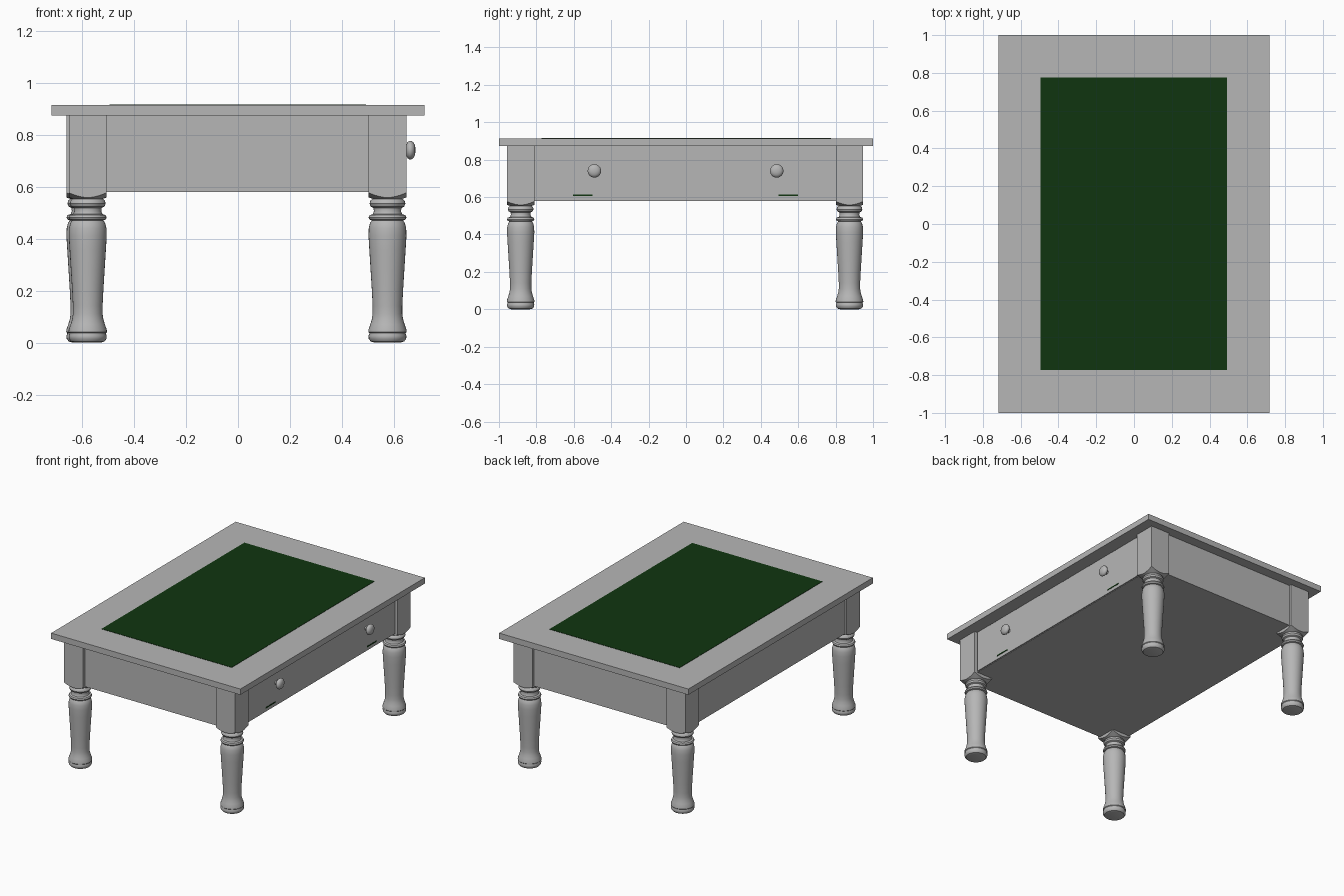
import bpy, bmesh, math

cube = bpy.data.objects.get("Cube")
if cube:
    bpy.data.objects.remove(cube, do_unlink=True)


def material(name, rgb):
    mat = bpy.data.materials.new(name)
    mat.use_nodes = True
    color = (*rgb, 1)
    mat.diffuse_color = color
    mat.node_tree.nodes["Principled BSDF"].inputs["Base Color"].default_value = color
    return mat


grey = material("grey_wood", (0.47, 0.47, 0.47))
green = material("green_felt", (0.005, 0.036, 0.005))


def finish(name, bm, mat, smooth=False):
    bmesh.ops.recalc_face_normals(bm, faces=bm.faces)
    mesh = bpy.data.meshes.new(name)
    bm.to_mesh(mesh)
    bm.free()
    mesh.materials.append(mat)
    obj = bpy.data.objects.new(name, mesh)
    bpy.context.collection.objects.link(obj)
    if smooth:
        bpy.ops.object.select_all(action="DESELECT")
        obj.select_set(True)
        bpy.context.view_layer.objects.active = obj
        bpy.ops.object.shade_smooth_by_angle(angle=math.radians(35))
    return obj


def box(name, low, high, mat):
    bm = bmesh.new()
    bmesh.ops.create_cube(bm, size=1)
    for v in bm.verts:
        v.co = [(a + b) / 2 + c * (b - a) for a, b, c in zip(low, high, v.co)]
    return finish(name, bm, mat)


def loft(name, rings, mat, segments=32):
    """Join rings of (x, y, z) points made by functions of the angle."""
    bm = bmesh.new()
    loops = [[bm.verts.new(ring(2 * math.pi * i / segments)) for i in range(segments)]
             for ring in rings]
    for a, b in zip(loops, loops[1:]):
        for i in range(segments):
            j = (i + 1) % segments
            bm.faces.new((a[i], a[j], b[j], b[i]))
    bm.faces.new(loops[0])
    bm.faces.new(loops[-1])
    return finish(name, bm, mat, smooth=True)


def circle(r, z):
    return lambda t: (r * math.cos(t), r * math.sin(t), z)


def square(half, z, rise=0):
    # rise lifts the corners, as where a cone trims a square block
    def point(t):
        r = half / max(abs(math.cos(t)), abs(math.sin(t)))
        return (r * math.cos(t), r * math.sin(t), z + rise * (r - half))
    return point


# Table top with its felt inlay
box("table_top", (-0.718, -1, 0.873), (0.718, 1, 0.913), grey)
box("felt_inlay", (-0.495, -0.772, 0.909), (0.493, 0.776, 0.915), green)

# Apron box, set in slightly from the leg blocks
box("apron", (-0.64, -0.94, 0.58), (0.625, 0.93, 0.873), grey)
box("drawer_front", (0.6, -0.802, 0.583), (0.632, 0.797, 0.868), grey)

# Turned legs with square blocks on top
HALF = 0.073
turning = [(0.05, 0), (0.064, 0.004), (0.072, 0.014), (0.073, 0.026), (0.070, 0.033),
           (0.070, 0.036), (0.074, 0.04), (0.073, 0.05), (0.066, 0.07), (0.060, 0.09),
           (0.057, 0.11), (0.057, 0.14), (0.060, 0.2), (0.065, 0.28), (0.070, 0.36),
           (0.073, 0.41), (0.072, 0.44), (0.067, 0.46), (0.060, 0.470), (0.069, 0.473),
           (0.073, 0.481), (0.069, 0.490), (0.057, 0.494), (0.052, 0.505), (0.054, 0.518),
           (0.064, 0.523), (0.069, 0.534), (0.066, 0.546), (0.058, 0.553)]
rings = [circle(r, z) for r, z in turning]
rings += [square(HALF, 0.558, 0.6), square(HALF, 0.873)]
for name, x, y in (("front_left_leg", 0.575, -0.884), ("back_left_leg", 0.575, 0.874),
                   ("front_right_leg", -0.578, -0.884), ("back_right_leg", -0.587, 0.874)):
    loft(name, rings, grey).location = (x, y, 0)

# Drawer knobs on stems, and thin strips below them
knob = [(0.014, 0), (0.011, 0.008), (0.011, 0.016), (0.022, 0.018), (0.031, 0.022),
        (0.036, 0.030), (0.036, 0.036), (0.031, 0.044), (0.021, 0.050), (0.008, 0.0525)]
for side, y, strip in (("front", -0.49, -0.553), ("back", 0.485, 0.546)):
    obj = loft(side + "_knob", [circle(r, z) for r, z in knob], grey, 24)
    obj.rotation_euler.y = math.pi / 2
    obj.location = (0.63, y, 0.74)
    box(side + "_drawer_strip", (0.629, strip - 0.052, 0.605), (0.634, strip + 0.052, 0.613), green)
